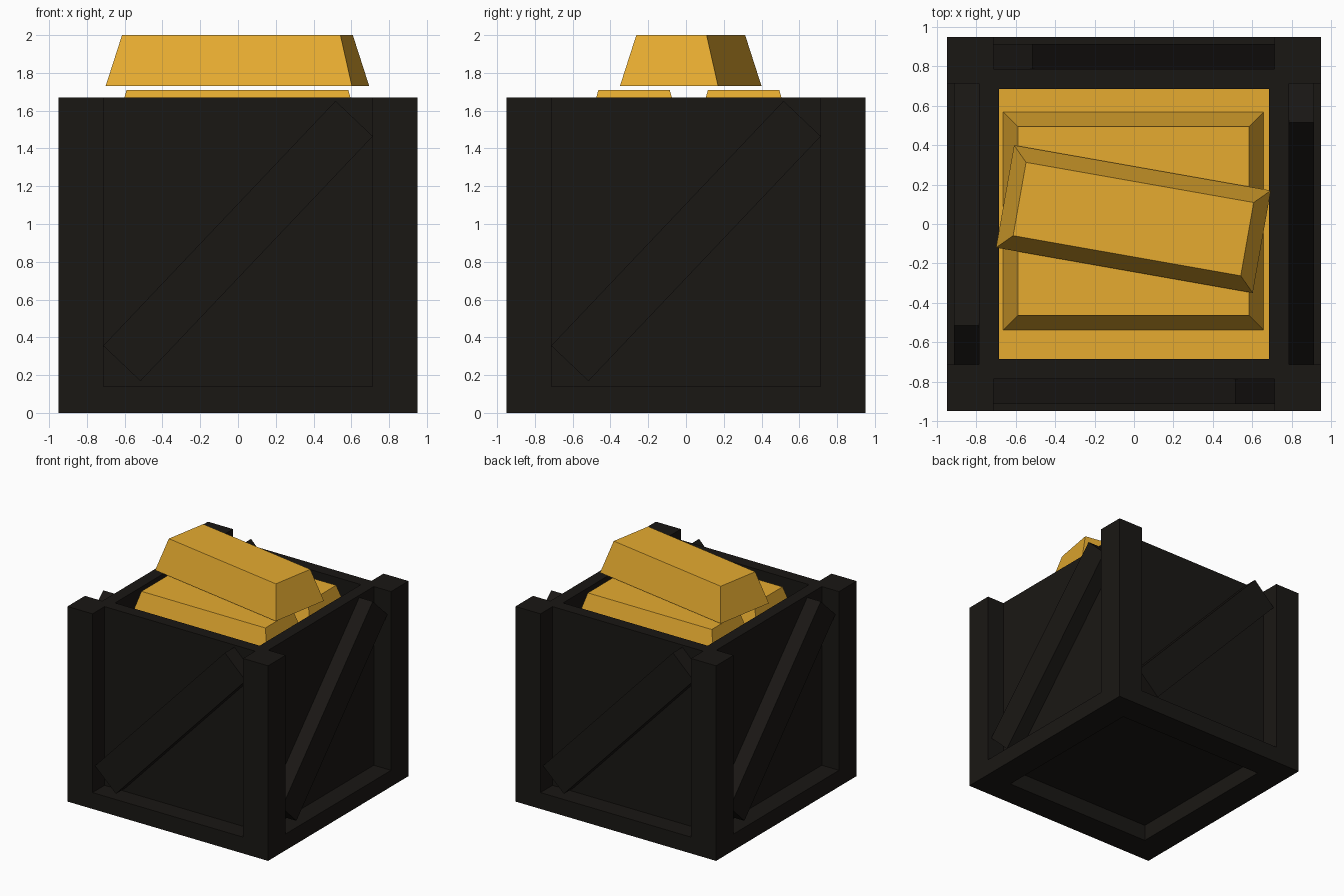
import bpy, bmesh
from math import radians
from mathutils import Matrix, Vector

if "Cube" in bpy.data.objects:
    bpy.data.objects.remove(bpy.data.objects["Cube"])


def material(name, rgb):
    m = bpy.data.materials.new(name)
    m.diffuse_color = (*rgb, 1)
    m.use_nodes = True
    m.node_tree.nodes["Principled BSDF"].inputs["Base Color"].default_value = m.diffuse_color
    return m


WOOD = material("dark_wood", (0.010, 0.0085, 0.007))
GOLD = material("gold", (0.79, 0.41, 0.03))


def block(name, size, loc, mat, rot=Matrix(), taper=0.0):
    """Box centred on loc; taper pulls the top face in on every side."""
    bm = bmesh.new()
    bmesh.ops.create_cube(bm, size=1)
    for v in bm.verts:
        top = v.co.z > 0
        v.co = Vector(v.co[i] * size[i] for i in range(3))
        if top and taper:
            v.co.x -= taper if v.co.x > 0 else -taper
            v.co.y -= taper if v.co.y > 0 else -taper
    me = bpy.data.meshes.new(name)
    bm.to_mesh(me)
    bm.free()
    ob = bpy.data.objects.new(name, me)
    bpy.context.collection.objects.link(ob)
    ob.matrix_world = Matrix.Translation(loc) @ rot
    me.materials.append(mat)
    return ob


OUT, IN, PANEL, LINER = 0.95, 0.713, 0.787, 0.685   # half widths
TOP, RAIL = 1.67, 0.14                              # heights
post = OUT - IN
mid = (OUT + IN) / 2

# The four sides are the front side turned about the z axis
for i, side in enumerate(("front", "right", "back", "left")):
    turn = Matrix.Rotation(radians(90 * i), 4, 'Z')
    parts = [
        block(side + "_corner_post", (post, post, TOP), (mid, -mid, TOP / 2), WOOD),
        block(side + "_bottom_rail", (2 * IN, post, RAIL), (0, -mid, RAIL / 2), WOOD),
        block(side + "_wall", (PANEL + LINER, PANEL - LINER, TOP - RAIL),
              (-(PANEL - LINER) / 2, -(PANEL + LINER) / 2, (TOP + RAIL) / 2), WOOD),
        block(side + "_diagonal_brace", (1.787, 0.915 - PANEL + 0.01, 0.272),
              (0, -(0.915 + PANEL - 0.01) / 2, 0.91), WOOD,
              Matrix.Rotation(radians(-46.5), 4, 'Y')),
    ]
    for ob in parts:
        ob.matrix_world = turn @ ob.matrix_world

# Crate floor and the gold layer that closes the inside
block("crate_floor", (2 * LINER + 0.1, 2 * LINER + 0.1, 0.06), (0, 0, RAIL + 0.03), WOOD)
block("gold_layer", (2 * LINER, 2 * LINER, 0.06), (0, 0, 1.41), GOLD)

# Ingots: two side by side, one lying across them
ingot = (1.324, 0.528, 0.27)
block("front_ingot", ingot, (-0.003, -0.275, 1.575), GOLD, taper=0.078 * 0.9 + 0.005)
block("back_ingot", ingot, (-0.003, 0.305, 1.575), GOLD, taper=0.075)
block("top_ingot", ingot, (-0.003, 0.025, 1.865), GOLD,
      Matrix.Rotation(radians(-10), 4, 'Z'), taper=0.075)
